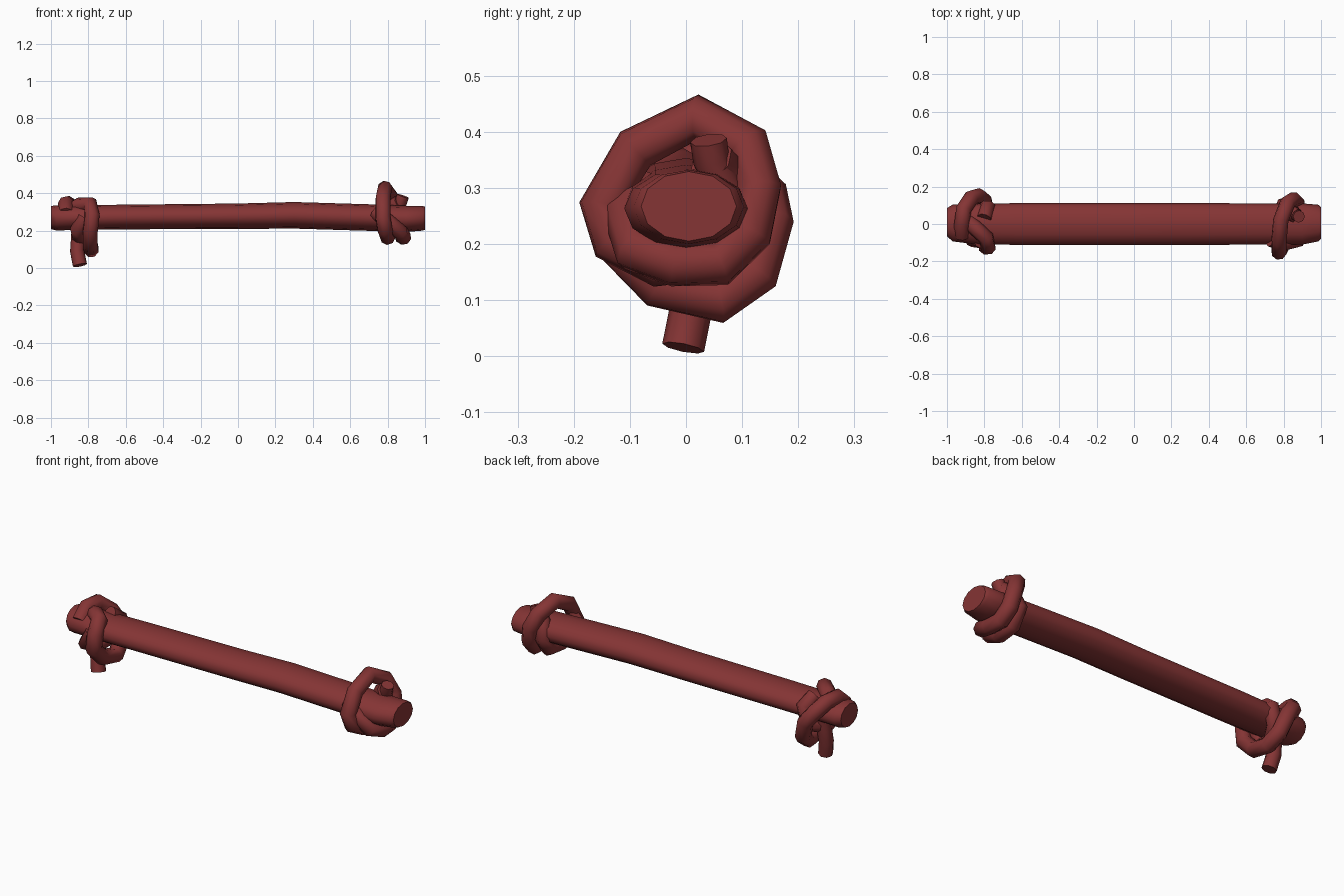
import bpy, bmesh, math

mat = bpy.data.materials.new("dark_red")
mat.diffuse_color = (0.235, 0.035, 0.035, 1)


def finish(obj, angle):
    obj.data.materials.append(mat)
    bpy.ops.object.select_all(action='DESELECT')
    obj.select_set(True)
    bpy.context.view_layer.objects.active = obj
    bpy.ops.object.shade_smooth_by_angle(angle=math.radians(angle))


def make_bar(name, stations, sides=12):
    bm = bmesh.new()
    rings = []
    for x, y, z, ry, rz in stations:
        ring = []
        for i in range(sides):
            a = 2 * math.pi * i / sides
            ring.append(bm.verts.new((x, y + ry * math.cos(a), z + rz * math.sin(a))))
        rings.append(ring)
    for a, b in zip(rings, rings[1:]):
        for i in range(sides):
            j = (i + 1) % sides
            bm.faces.new((a[i], a[j], b[j], b[i]))
    bm.faces.new(rings[0])
    bm.faces.new(rings[-1])
    bmesh.ops.recalc_face_normals(bm, faces=bm.faces)
    me = bpy.data.meshes.new(name)
    bm.to_mesh(me)
    bm.free()
    obj = bpy.data.objects.new(name, me)
    bpy.context.collection.objects.link(obj)
    finish(obj, 50)


def make_rope(name, points, radius):
    cu = bpy.data.curves.new(name, 'CURVE')
    cu.dimensions = '3D'
    cu.bevel_depth = radius
    cu.bevel_resolution = 2
    cu.use_fill_caps = True
    sp = cu.splines.new('POLY')
    sp.points.add(len(points) - 1)
    for p, co in zip(sp.points, points):
        p.co = (*co, 1)
    tmp = bpy.data.objects.new(name + "_path", cu)
    bpy.context.collection.objects.link(tmp)
    bpy.context.view_layer.update()
    dg = bpy.context.evaluated_depsgraph_get()
    me = bpy.data.meshes.new_from_object(tmp.evaluated_get(dg))
    bpy.data.objects.remove(tmp)
    obj = bpy.data.objects.new(name, me)
    bpy.context.collection.objects.link(obj)
    finish(obj, 60)


# Flattened, slightly bowed bar
make_bar("bar", [
    (-1.0, 0.01, 0.27, 0.075, 0.062), (-0.97, 0.005, 0.268, 0.098, 0.067),
    (-0.85, 0, 0.27, 0.108, 0.066), (-0.6, 0, 0.273, 0.112, 0.066),
    (0.0, 0, 0.277, 0.112, 0.068), (0.3, 0, 0.282, 0.112, 0.071),
    (0.7, 0, 0.27, 0.110, 0.071), (0.9, 0, 0.263, 0.110, 0.070),
    (0.985, 0.005, 0.266, 0.098, 0.066), (1.0, 0.005, 0.267, 0.085, 0.062)])

# Left knot: hanging tail, then a loop around the bar
make_rope("left_knot_tail", [
    (-0.845, -0.005, 0.015), (-0.86, 0.01, 0.09), (-0.855, 0.02, 0.16),
    (-0.85, 0.03, 0.24)], 0.038)
make_rope("left_knot_loop", [
    (-0.91, 0.03, 0.30), (-0.85, -0.02, 0.335), (-0.79, -0.075, 0.34),
    (-0.78, -0.125, 0.28), (-0.79, -0.125, 0.20), (-0.79, -0.05, 0.125),
    (-0.785, 0.06, 0.098), (-0.80, 0.125, 0.145), (-0.83, 0.15, 0.24),
    (-0.87, 0.14, 0.29), (-0.91, 0.08, 0.345), (-0.92, 0.0, 0.345),
    (-0.92, -0.06, 0.29)], 0.042)
make_rope("left_knot_under", [
    (-0.82, -0.09, 0.27), (-0.86, -0.09, 0.20), (-0.85, 0.0, 0.165),
    (-0.80, 0.09, 0.20), (-0.78, 0.09, 0.29), (-0.80, 0.03, 0.33)], 0.040)

# Right knot: tilted loop around the bar with its two ends
make_rope("right_knot_loop", [
    (0.73, -0.08, 0.30), (0.80, -0.105, 0.25), (0.87, -0.09, 0.19),
    (0.885, -0.02, 0.165), (0.88, 0.06, 0.165), (0.87, 0.115, 0.22),
    (0.855, 0.13, 0.30), (0.82, 0.11, 0.375), (0.785, 0.02, 0.425),
    (0.775, -0.09, 0.37), (0.775, -0.15, 0.27), (0.785, -0.13, 0.205),
    (0.80, -0.05, 0.165), (0.80, 0.05, 0.175), (0.80, 0.10, 0.25),
    (0.82, 0.075, 0.32), (0.865, 0.045, 0.35)], 0.042)
make_rope("right_knot_end", [
    (0.85, 0.07, 0.30), (0.87, 0.045, 0.35), (0.882, 0.04, 0.385)], 0.033)
